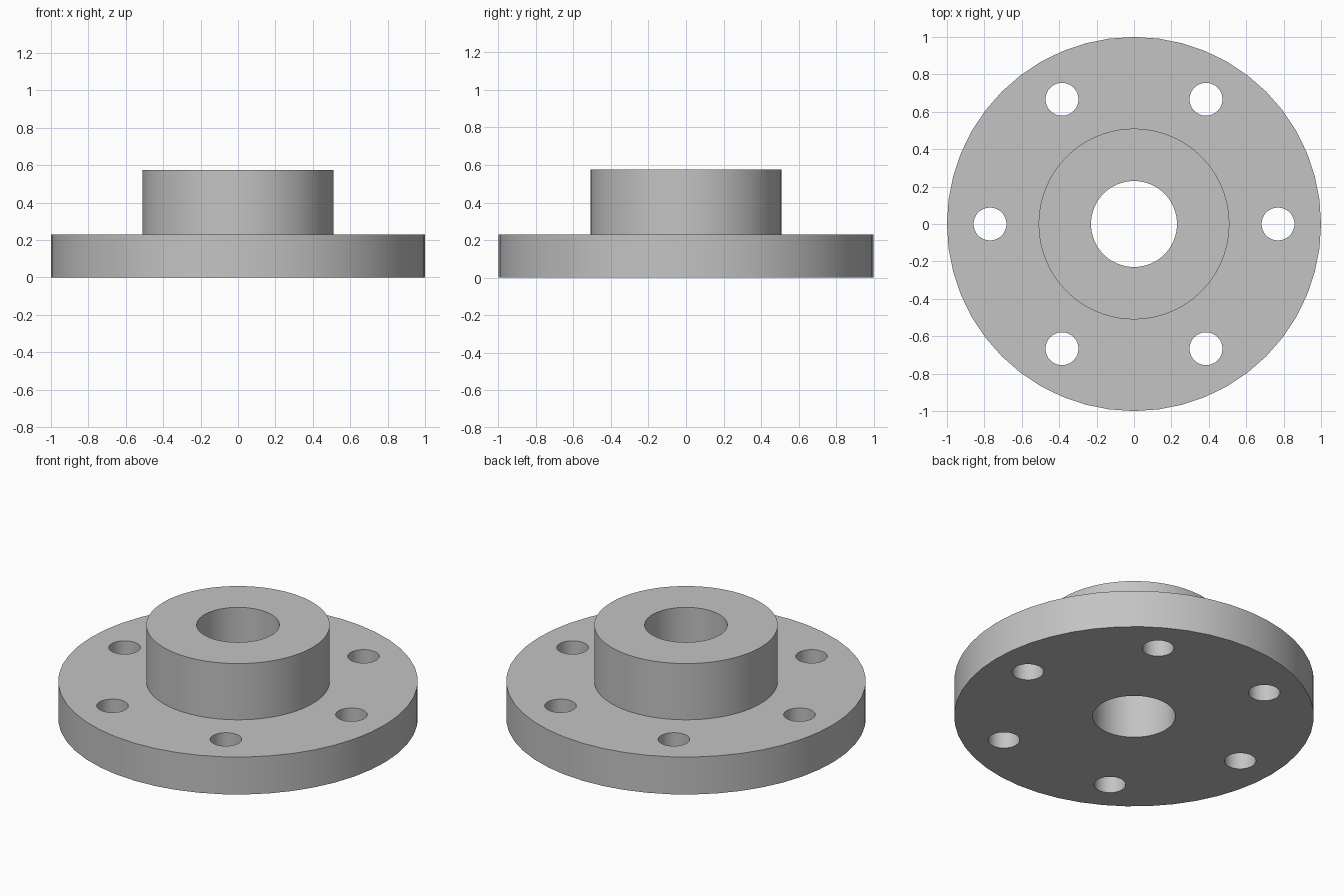
import bpy, bmesh, math
from mathutils import Matrix, Vector

if "Cube" in bpy.data.objects:
    bpy.data.objects.remove(bpy.data.objects["Cube"])

FLANGE_R, FLANGE_H = 1.0, 0.23
HUB_R, HUB_H = 0.51, 0.575
BORE_R = 0.23
BOLT_R, BOLT_CIRCLE, BOLTS = 0.088, 0.77, 6

# Plain grey metal
grey = bpy.data.materials.new("grey metal")
grey.use_nodes = True
color = (0.55, 0.55, 0.55, 1)
grey.diffuse_color = color
grey.node_tree.nodes["Principled BSDF"].inputs["Base Color"].default_value = color


def make_object(name, bm):
    mesh = bpy.data.meshes.new(name)
    bmesh.ops.recalc_face_normals(bm, faces=bm.faces)
    bm.to_mesh(mesh)
    bm.free()
    mesh.materials.append(grey)
    obj = bpy.data.objects.new(name, mesh)
    bpy.context.collection.objects.link(obj)
    return obj


def cylinder(bm, radius, z0, z1, segments, x=0, y=0):
    bmesh.ops.create_cone(bm, cap_ends=True, segments=segments,
                          radius1=radius, radius2=radius, depth=z1 - z0,
                          matrix=Matrix.Translation((x, y, (z0 + z1) / 2)))


def combine(target, tool, operation):
    mod = target.modifiers.new(operation.lower(), "BOOLEAN")
    mod.operation = operation
    mod.solver = "EXACT"
    mod.object = tool
    bpy.context.view_layer.objects.active = target
    bpy.ops.object.modifier_apply(modifier=mod.name)
    bpy.data.objects.remove(tool)


# Flange disc
bm = bmesh.new()
cylinder(bm, FLANGE_R, 0, FLANGE_H, 48)
flange = make_object("hub_flange", bm)

# Raised hub, sunk into the disc and joined to it
bm = bmesh.new()
cylinder(bm, HUB_R, FLANGE_H / 2, HUB_H, 96)
combine(flange, make_object("hub", bm), "UNION")

# Centre bore and ring of bolt holes
bm = bmesh.new()
cylinder(bm, BORE_R, -0.1, HUB_H + 0.1, 64)
for i in range(BOLTS):
    a = math.tau * i / BOLTS
    cylinder(bm, BOLT_R, -0.1, FLANGE_H + 0.1, 32,
             BOLT_CIRCLE * math.cos(a), BOLT_CIRCLE * math.sin(a))
cutter = make_object("hole_cutter", bm)
cutter.hide_render = True
combine(flange, cutter, "DIFFERENCE")

# Smooth walls with crisp rims
bpy.ops.object.select_all(action="DESELECT")
flange.select_set(True)
bpy.context.view_layer.objects.active = flange
bpy.ops.object.shade_smooth_by_angle(angle=math.radians(30))
